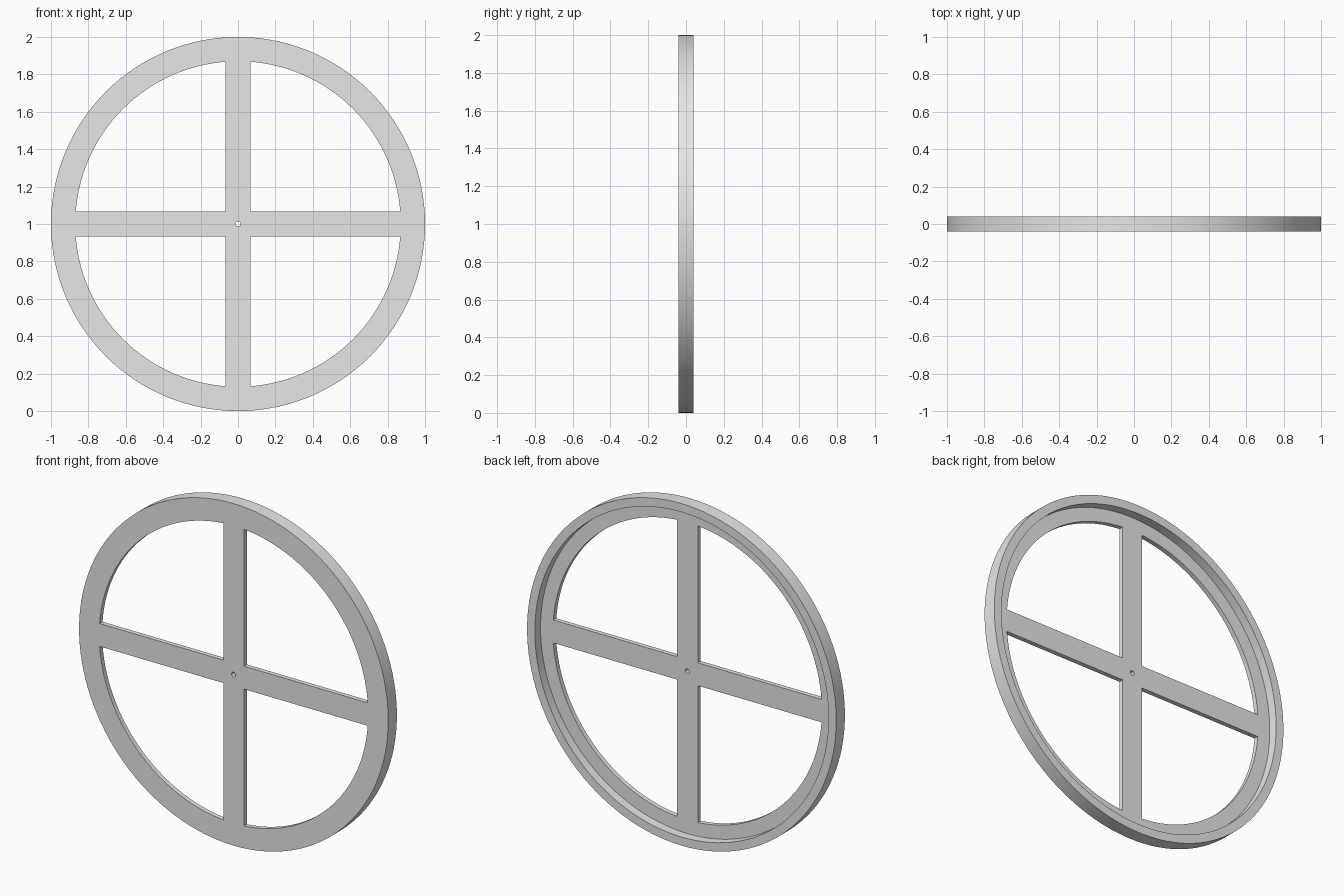
import bpy, bmesh, math
from mathutils import Vector

if "Cube" in bpy.data.objects:
    bpy.data.objects.remove(bpy.data.objects["Cube"])

R, HALF = 1.0, 0.04          # wheel radius, half thickness
LIP_R, WEB_BACK = 0.95, -0.013  # recess radius, back face of the spokes
WIN_R, ARM = 0.87, 0.067     # window radius, half spoke width


def prism(name, outline, y0, y1):
    """Extrude an (x, z) outline from y0 to y1, around the wheel centre."""
    bm = bmesh.new()
    face = bm.faces.new([bm.verts.new((x, y0, z + R)) for x, z in outline])
    ext = bmesh.ops.extrude_face_region(bm, geom=[face])["geom"]
    verts = [g for g in ext if isinstance(g, bmesh.types.BMVert)]
    bmesh.ops.translate(bm, verts=verts, vec=Vector((0, y1 - y0, 0)))
    bmesh.ops.recalc_face_normals(bm, faces=bm.faces)
    mesh = bpy.data.meshes.new(name)
    bm.to_mesh(mesh)
    bm.free()
    ob = bpy.data.objects.new(name, mesh)
    bpy.context.collection.objects.link(ob)
    return ob


def arc(r, a0, a1, n):
    return [(r * math.cos(a0 + (a1 - a0) * i / n),
             r * math.sin(a0 + (a1 - a0) * i / n)) for i in range(n + 1)]


def circle(r, n):
    return arc(r, 0, 2 * math.pi, n)[:-1]


# Solid disc
wheel = prism("spoked_wheel", circle(R, 128), -HALF, HALF)

# Cutters: back recess, hub hole and one window per quadrant
cutters = [prism("recess_cutter", circle(LIP_R, 128), WEB_BACK, 0.2),
           prism("hub_hole_cutter", circle(0.014, 12), -0.2, 0.2)]
a = math.asin(ARM / WIN_R)
window = [(ARM, ARM)] + arc(WIN_R, a, math.pi / 2 - a, 30)
for sx in (1, -1):
    for sz in (1, -1):
        cutters.append(prism("window_cutter", [(x * sx, z * sz) for x, z in window], -0.2, 0.2))

for c in cutters:
    mod = wheel.modifiers.new("cut", 'BOOLEAN')
    mod.operation, mod.solver, mod.object = 'DIFFERENCE', 'EXACT', c
    c.hide_render = True

# Apply the cuts and clear the cutters
bpy.context.view_layer.update()
dg = bpy.context.evaluated_depsgraph_get()
cut_mesh = bpy.data.meshes.new_from_object(wheel.evaluated_get(dg))
wheel.modifiers.clear()
wheel.data = cut_mesh
for c in cutters:
    bpy.data.objects.remove(c)

# Single grey finish
grey = bpy.data.materials.new("light_grey")
grey.diffuse_color = (0.8, 0.8, 0.8, 1)
grey.use_nodes = True
grey.node_tree.nodes["Principled BSDF"].inputs["Base Color"].default_value = grey.diffuse_color
wheel.data.materials.clear()
wheel.data.materials.append(grey)

bpy.context.view_layer.objects.active = wheel
wheel.select_set(True)
bpy.ops.object.shade_smooth_by_angle(angle=math.radians(30))
